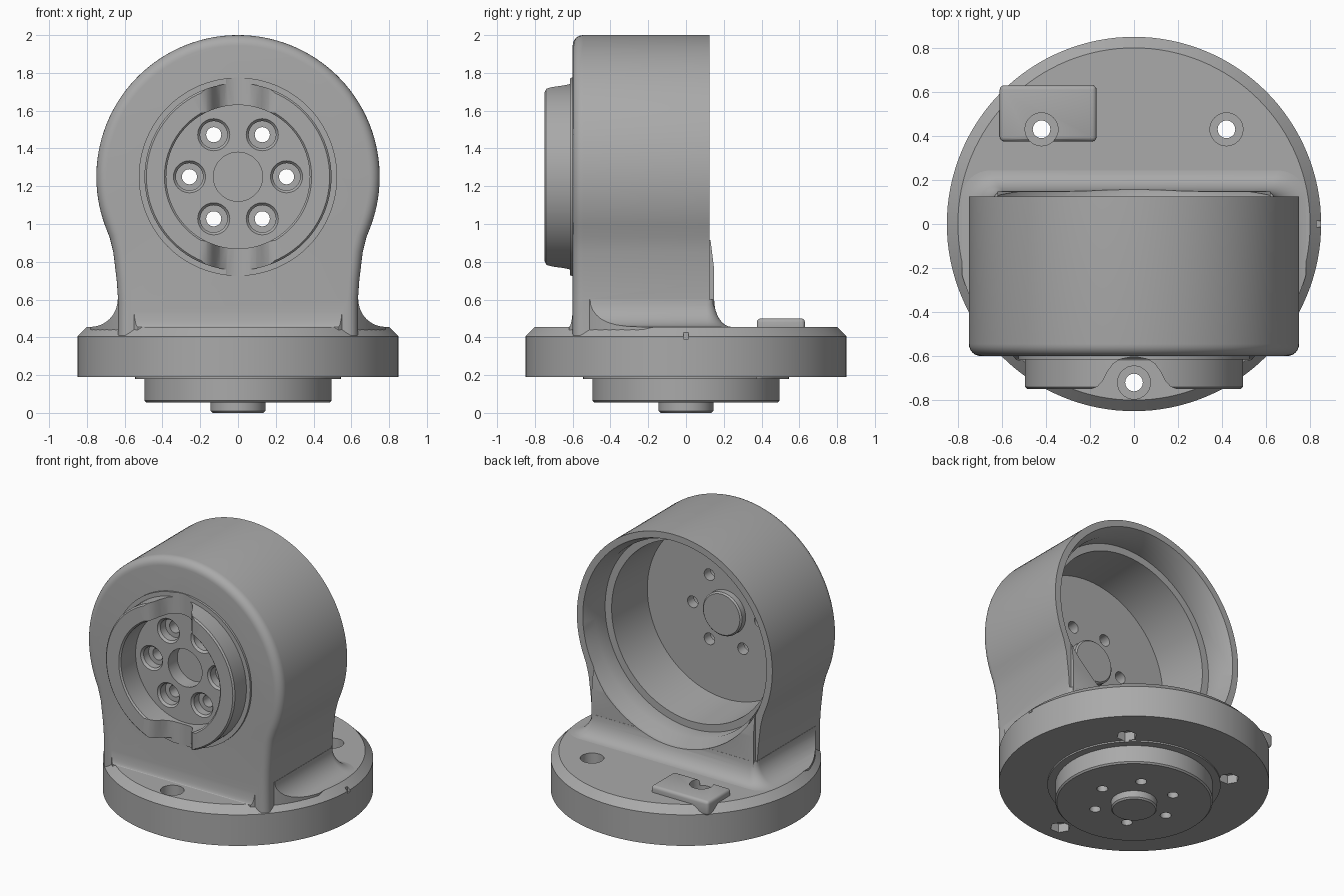
import bpy, bmesh, math
from mathutils import Matrix, Vector

if "Cube" in bpy.data.objects:
    bpy.data.objects.remove(bpy.data.objects["Cube"])

metal = bpy.data.materials.new("cast grey metal")
metal.use_nodes = True
GREY = (0.4, 0.4, 0.4, 1)
metal.diffuse_color = GREY
metal.node_tree.nodes["Principled BSDF"].inputs["Base Color"].default_value = GREY

AXIS = 1.25      # height of the horizontal housing axis
R_HOUSING = 0.75
TO_Y = Matrix.Translation((0, 0, AXIS)) @ Matrix.Rotation(-math.pi / 2, 4, 'X')


def finish(name, bm):
    bmesh.ops.recalc_face_normals(bm, faces=bm.faces)
    mesh = bpy.data.meshes.new(name)
    bm.to_mesh(mesh)
    bm.free()
    mesh.materials.append(metal)
    obj = bpy.data.objects.new(name, mesh)
    bpy.context.collection.objects.link(obj)
    return obj


def lathe(name, profile, place=Matrix(), steps=96):
    """Revolve (radius, height) points; the ends lie on the axis or the loop is closed."""
    bm = bmesh.new()
    vs = [bm.verts.new((r, 0, h)) for r, h in profile]
    closed = profile[0][0] > 0
    es = [bm.edges.new(p) for p in zip(vs, vs[1:])]
    if closed:
        es.append(bm.edges.new((vs[-1], vs[0])))
    bmesh.ops.spin(bm, geom=vs + es, cent=(0, 0, 0), axis=(0, 0, 1),
                   angle=2 * math.pi, steps=steps, use_duplicate=False)
    bmesh.ops.remove_doubles(bm, verts=bm.verts, dist=1e-5)
    bmesh.ops.transform(bm, matrix=place, verts=bm.verts)
    return finish(name, bm)


def prism(points, push):
    bm = bmesh.new()
    face = bm.faces.new([bm.verts.new(p) for p in points])
    out = bmesh.ops.extrude_face_region(bm, geom=[face])
    moved = [v for v in out["geom"] if isinstance(v, bmesh.types.BMVert)]
    bmesh.ops.translate(bm, verts=moved, vec=push)
    return bm


def box(name, lo, hi, bevel=0):
    lo, hi = Vector(lo), Vector(hi)
    bm = bmesh.new()
    bmesh.ops.create_cube(bm, size=1)
    for v in bm.verts:
        v.co = (lo + hi) / 2 + Vector(a * b for a, b in zip(v.co, hi - lo))
    if bevel:
        bmesh.ops.bevel(bm, geom=list(bm.edges), offset=bevel, segments=3,
                        profile=0.5, affect='EDGES')
    return finish(name, bm)


def combine(obj, operation, tools):
    """Apply booleans and drop the helper objects."""
    for tool in tools:
        mod = obj.modifiers.new("boolean", 'BOOLEAN')
        mod.operation, mod.object, mod.solver = operation, tool, 'EXACT'
        bpy.context.view_layer.objects.active = obj
        bpy.ops.object.modifier_apply(modifier=mod.name)
        bpy.data.objects.remove(tool)


# Round base: flange, lower spigot and centring boss
base = lathe("base_flange", [
    (0, 0), (0.135, 0), (0.145, 0.01), (0.145, 0.055), (0.485, 0.055), (0.495, 0.065),
    (0.495, 0.18), (0.545, 0.18), (0.545, 0.19), (0.85, 0.19), (0.85, 0.405),
    (0.80, 0.455), (0, 0.455)], steps=128)
pad = box("raised_pad", (-0.61, 0.375, 0.40), (-0.17, 0.63, 0.50), 0.02)
combine(base, 'UNION', [pad])

# Mounting holes with counterbores, small blind holes below, index slot on the rim
cuts = []
for x, y in ((-0.42, 0.43), (0.42, 0.43), (0, -0.72)):
    at = Matrix.Translation((x, y, 0))
    cuts.append(lathe("bolt_cutter", [(0, 0.1), (0.04, 0.1), (0.04, 0.38), (0.075, 0.38),
                                      (0.075, 0.7), (0, 0.7)], at, 32))
    cuts.append(lathe("nut_cutter", [(0, 0.1), (0.065, 0.1), (0.065, 0.25), (0, 0.25)], at, 6))
for k in range(6):
    a = k * math.pi / 3
    at = Matrix.Translation((0.26 * math.cos(a), 0.26 * math.sin(a), 0))
    cuts.append(lathe("pin_cutter", [(0, 0), (0.035, 0), (0.035, 0.15), (0, 0.15)], at, 24))
cuts.append(box("slot_cutter", (0.83, -0.013, 0.39), (0.9, 0.013, 0.43)))
combine(base, 'DIFFERENCE', cuts)

# Housing and neck: one outline pushed backwards, front edge rounded
side = [(0.635, 0.41), (0.635, 0.6), (0.642, 0.7), (0.66, 0.85), (0.68, 0.93)]
start, n = math.radians(-20), 80
arc = [(R_HOUSING * math.cos(a), AXIS + R_HOUSING * math.sin(a))
       for a in (start + (math.pi - 2 * start) * i / n for i in range(n + 1))]
outline = side + arc + [(-x, z) for x, z in reversed(side)]
bm = prism([(x, -0.6, z) for x, z in outline], (0, 0.725, 0))
front = [e for e in bm.edges if all(v.co.y < -0.59 for v in e.verts)
         and not all(v.co.z < 0.42 for v in e.verts)]
bmesh.ops.bevel(bm, geom=front, offset=0.055, segments=6, profile=0.5, affect='EDGES')
body = finish("joint_housing", bm)

# Thickened back of the neck
neck = finish("neck_back", prism(
    [(-0.62, y, z) for y, z in ((0, 0.42), (0.148, 0.42), (0.148, 0.77),
                                (0.124, 0.96), (0, 0.96))], (1.24, 0, 0)))

# Concave fillet where the neck spreads onto the flange
R_FILLET, LEVELS, CORNER = 0.145, 9, 8
bm = bmesh.new()
rings = []
for i in range(LEVELS):
    t = math.pi / 2 * i / (LEVELS - 1)
    e, z = R_FILLET * (1 - math.sin(t)), 0.455 + R_FILLET * (1 - math.cos(t))
    w, back, fr, r = 0.637 + e, 0.149 + 0.65 * e, -0.598 - 0.15 * e, 0.04 + e * 0.6
    ring = []
    for q, (cx, cy) in enumerate(((w - r, back - r), (r - w, back - r),
                                  (r - w, fr + r), (w - r, fr + r))):
        for k in range(CORNER + 1):
            a = math.pi / 2 * (q + k / CORNER)
            ring.append(bm.verts.new((cx + r * math.cos(a), cy + r * math.sin(a), z)))
    rings.append(ring)
for low, high in zip(rings, rings[1:]):
    for k in range(len(low)):
        j = (k + 1) % len(low)
        bm.faces.new((low[k], low[j], high[j], high[k]))
bm.faces.new(rings[0])
bm.faces.new(rings[-1])
# short root under the fillet so that it sinks into the flange
root = [f for f in bm.faces if all(v.co.z < 0.4551 for v in f.verts)]
out = bmesh.ops.extrude_face_region(bm, geom=root)
bmesh.ops.translate(bm, verts=[v for v in out["geom"] if isinstance(v, bmesh.types.BMVert)],
                    vec=(0, 0, -0.03))
bmesh.ops.delete(bm, geom=root, context='FACES_ONLY')
skirt = finish("neck_fillet", bm)
combine(skirt, 'INTERSECT', [lathe("trim", [(0, 0.3), (0.815, 0.3), (0.815, 0.8), (0, 0.8)])])
combine(body, 'UNION', [neck, skirt])

# Stepped cavity open at the back, shallow front recess, centre pocket, screw holes
cuts = [
    lathe("cavity_cutter", [(0, -0.44), (0.605, -0.44), (0.62, -0.07), (0.67, -0.07),
                            (0.67, 0.04), (0.705, 0.125), (0.715, 0.4), (0, 0.4)], TO_Y),
    lathe("recess_cutter", [(0, -0.9), (0.38, -0.9), (0.38, -0.58), (0, -0.58)], TO_Y),
    lathe("pocket_cutter", [(0, -0.8), (0.13, -0.8), (0.13, -0.48), (0, -0.48)], TO_Y, 48)]
for k in range(6):
    a = k * math.pi / 3
    at = Matrix.Translation((0.257 * math.cos(a), 0, 0.257 * math.sin(a))) @ TO_Y
    cuts.append(lathe("screw_cutter", [(0, -0.7), (0.085, -0.7), (0.085, -0.58), (0.072, -0.565),
                                       (0.072, -0.51), (0.04, -0.51), (0.04, -0.3),
                                       (0, -0.3)], at, 32))
combine(body, 'DIFFERENCE', cuts)

# Boss on the cavity floor
lathe("cavity_boss", [(0, -0.45), (0.15, -0.45), (0.15, -0.40), (0.14, -0.39), (0, -0.39)],
      TO_Y, 48)

# Front coupling ring with a curved notch through top and bottom
collar = lathe("coupling_ring", [
    (0.38, -0.57), (0.38, -0.74), (0.39, -0.75), (0.485, -0.75), (0.495, -0.74),
    (0.495, -0.615), (0.525, -0.615), (0.525, -0.57)], TO_Y)
half = [(0.21, -0.8), (0.2, -0.752), (0.165, -0.738), (0.14, -0.71), (0.12, -0.67),
        (0.095, -0.635), (0.06, -0.613), (0.02, -0.605)]
notch = finish("notch_cutter", prism(
    [(x, y, 0.6) for x, y in half + [(-x, y) for x, y in reversed(half)]], (0, 0, 1.3)))
combine(collar, 'DIFFERENCE', [notch])

# Smooth shading with sharp machined edges
bpy.ops.object.select_all(action='DESELECT')
for obj in bpy.context.scene.objects:
    if obj.type == 'MESH' and metal.name in obj.data.materials:
        obj.select_set(True)
        bpy.context.view_layer.objects.active = obj
bpy.ops.object.shade_smooth_by_angle(angle=math.radians(30))
